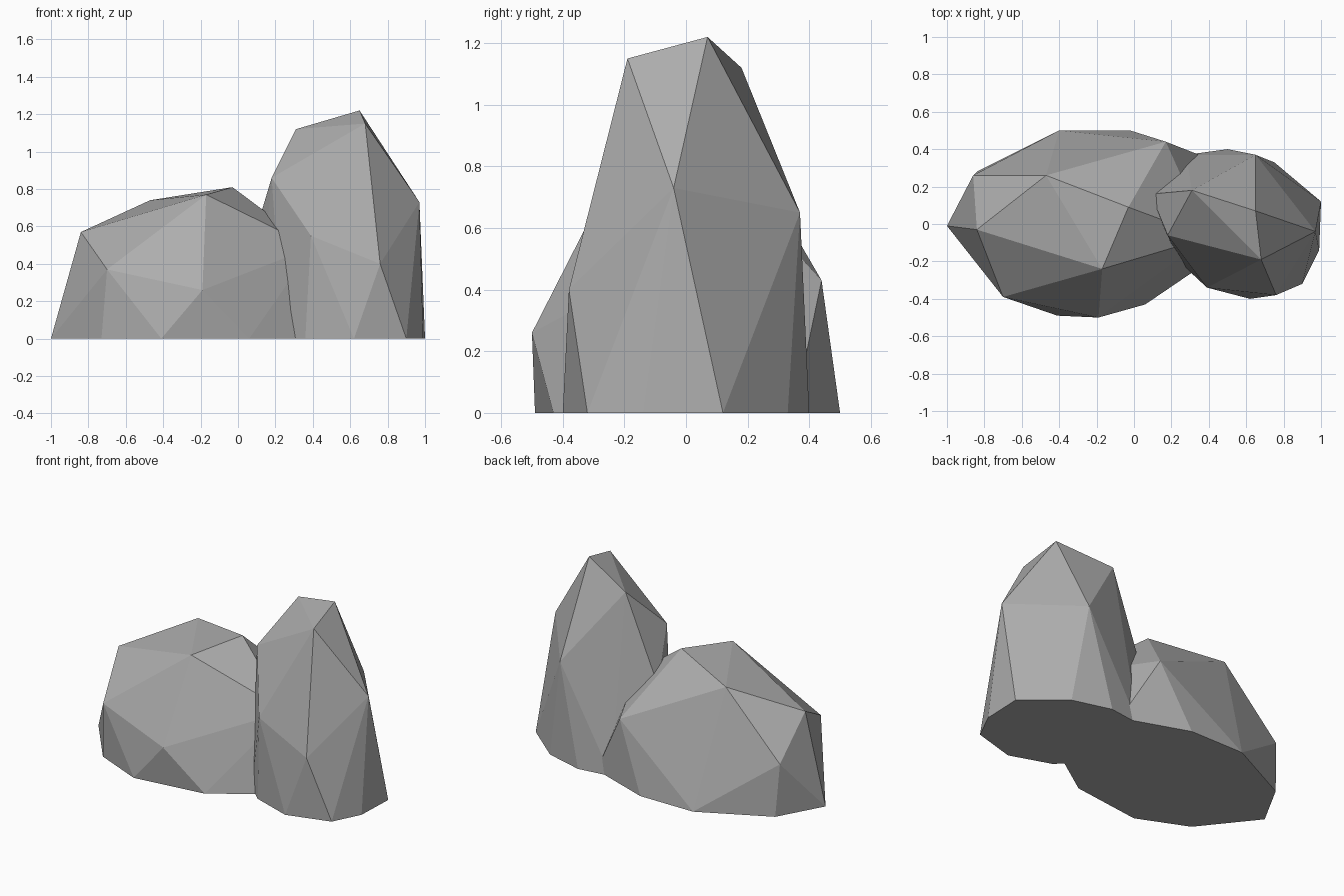
import bpy
import bmesh
from math import radians

# Remove the default cube only
default_cube = bpy.data.objects.get("Cube")
if default_cube:
    bpy.data.objects.remove(default_cube, do_unlink=True)


def make_material(name, color):
    material = bpy.data.materials.new(name)
    material.use_nodes = True
    material.diffuse_color = color
    material.node_tree.nodes["Principled BSDF"].inputs["Base Color"].default_value = color
    return material


def make_rock(name, footprint, corners, material):
    """Build a faceted boulder as the convex hull of its ground outline and its corners."""
    bm = bmesh.new()
    for x, y in footprint:
        bm.verts.new((x, y, 0))
    for corner in corners:
        bm.verts.new(corner)
    bmesh.ops.convex_hull(bm, input=bm.verts[:])

    # Drop anything left inside the hull, then merge the flat underside
    loose = [v for v in bm.verts if not v.link_faces]
    bmesh.ops.delete(bm, geom=loose, context='VERTS')
    bmesh.ops.dissolve_limit(bm, angle_limit=radians(1), verts=bm.verts[:], edges=bm.edges[:])
    bmesh.ops.recalc_face_normals(bm, faces=bm.faces[:])

    mesh = bpy.data.meshes.new(name)
    bm.to_mesh(mesh)
    bm.free()
    mesh.materials.append(material)
    rock = bpy.data.objects.new(name, mesh)
    bpy.context.scene.collection.objects.link(rock)
    return rock


stone_grey = make_material("stone_grey", (0.42, 0.42, 0.42, 1))

# Low, wide boulder
make_rock(
    "low_boulder",
    footprint=[(-1, -.01), (-.73, -.35), (-.41, -.49), (.06, -.43), (.31, -.26),
               (.45, -.05), (.4, .35), (-.02, .5), (-.4, .5), (-.84, .28)],
    corners=[
        # Crown
        (-.47, .26, .74), (-.17, -.24, .77), (-.03, .09, .81), (-.84, -.03, .57),
        # Shoulders
        (-.7, -.39, .37), (-.19, -.5, .26), (.4, -.07, .49), (.17, .44, .43),
        (-.86, .26, .34),
    ],
    material=stone_grey,
)

# Tall, narrow boulder
make_rock(
    "tall_boulder",
    footprint=[(.36, -.31), (.62, -.4), (.9, -.32), (.99, -.14), (1, .12),
               (.75, .33), (.5, .4), (.28, .37), (.1, .1), (.24, -.2)],
    corners=[
        # Crown
        (.65, .07, 1.22), (.31, .18, 1.12), (.68, -.19, 1.15), (.18, -.06, .86),
        # Shoulders
        (.97, -.04, .73), (.76, -.38, .4), (.39, -.34, .55), (.65, .37, .65),
        (.09, .16, .56),
    ],
    material=stone_grey,
)
